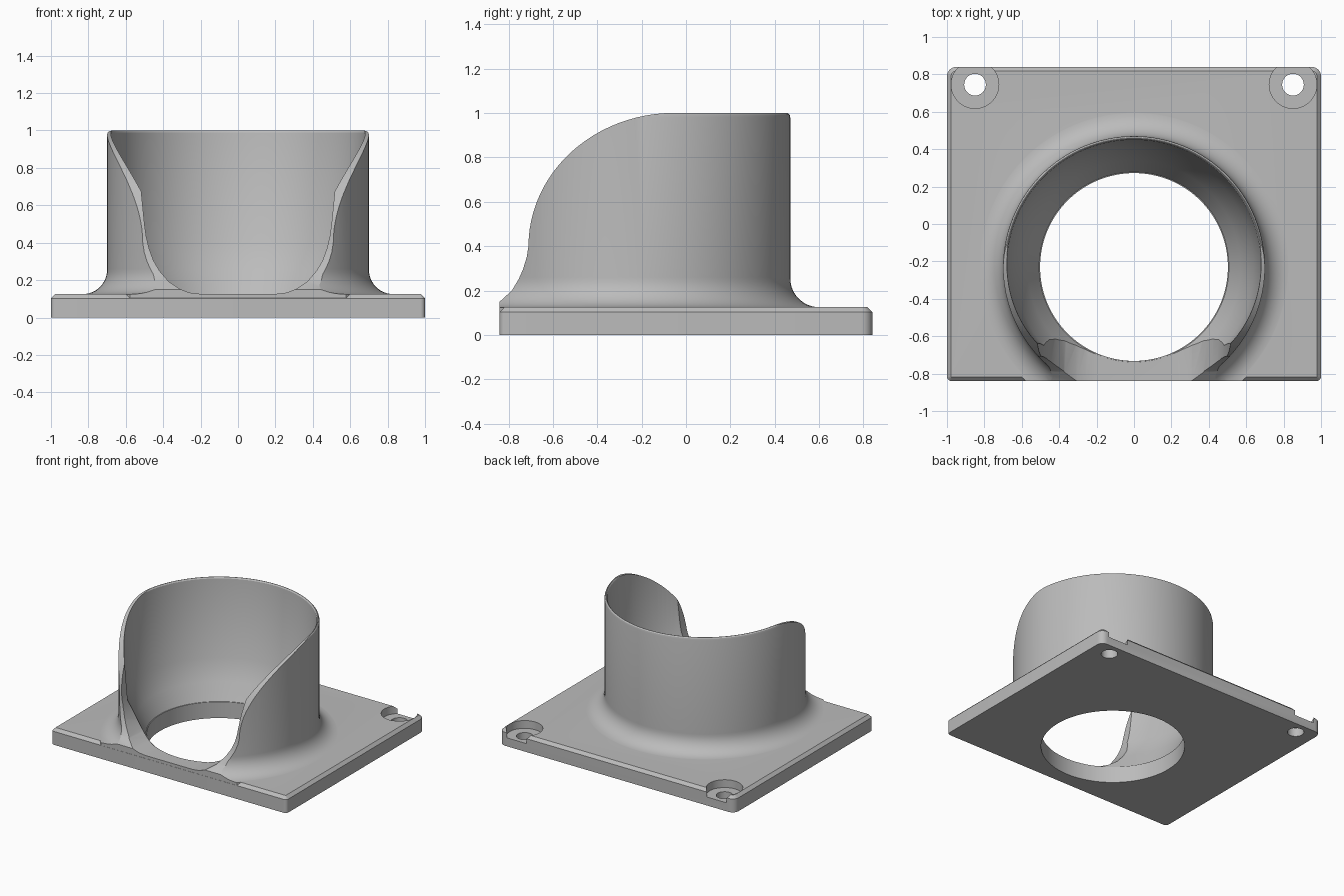
import bpy, bmesh, math

if "Cube" in bpy.data.objects:
    bpy.data.objects.remove(bpy.data.objects["Cube"])

CY = -0.23      # collar axis position in y
SEG = 128

grey = bpy.data.materials.new("light_grey")
grey.diffuse_color = (0.5, 0.5, 0.5, 1)
grey.use_nodes = True
grey.node_tree.nodes["Principled BSDF"].inputs["Base Color"].default_value = grey.diffuse_color


def finish(name, bm):
    bmesh.ops.recalc_face_normals(bm, faces=bm.faces)
    me = bpy.data.meshes.new(name)
    bm.to_mesh(me)
    bm.free()
    ob = bpy.data.objects.new(name, me)
    me.materials.append(grey)
    bpy.context.collection.objects.link(ob)
    return ob


def loft(name, loops, caps=True, closed=False):
    """Skin a list of equally long point loops."""
    bm = bmesh.new()
    rings = [[bm.verts.new(p) for p in loop] for loop in loops]
    pairs = list(zip(rings, rings[1:]))
    if closed:
        pairs.append((rings[-1], rings[0]))
    for a, b in pairs:
        n = len(a)
        for i in range(n):
            j = (i + 1) % n
            bm.faces.new((a[i], a[j], b[j], b[i]))
    if caps and not closed:
        bm.faces.new(rings[0])
        bm.faces.new(rings[-1])
    return finish(name, bm)


def circle(x, y, z, r, n=SEG):
    return [(x + r * math.cos(2 * math.pi * i / n),
             y + r * math.sin(2 * math.pi * i / n), z) for i in range(n)]


def cylinder(name, x, y, r, z0, z1, n=SEG):
    return loft(name, [circle(x, y, z0, r, n), circle(x, y, z1, r, n)])


def boolean(ob, tool, operation):
    m = ob.modifiers.new("bool", 'BOOLEAN')
    m.operation, m.object, m.solver = operation, tool, 'EXACT'
    bpy.context.view_layer.objects.active = ob
    bpy.ops.object.modifier_apply(modifier=m.name)
    bpy.data.objects.remove(tool)


# Plate: rounded back corners, small front corners, chamfered top edge
def outline(inset, z):
    pts = []
    for sx, sy, r, a0 in ((1, 1, .05, 0), (-1, 1, .05, 90),
                          (-1, -1, .025, 180), (1, -1, .025, 270)):
        for k in range(7):
            a = math.radians(a0 + 15 * k)
            pts.append((sx * (1 - r) + (r - inset) * math.cos(a),
                        sy * (.84 - r) + (r - inset) * math.sin(a), z))
    return pts


base = loft("mounting_base_with_collar",
            [outline(0, 0), outline(0, .103), outline(.022, .125)])

# Collar: revolved wall with a flared foot and a funnel inside
F = 0.13
foot = [(.7 + F - F * math.sin(math.radians(a)),
         .125 + F - F * math.cos(math.radians(a))) for a in range(3, 91, 10)]
profile = ([(.495, .03), (.84, .03), (.84, .124)] + foot +
           [(.70, .26), (.70, .98), (.697, .993), (.69, 1.0), (.687, 1.0),
            (.68, .99), (.64, .40), (.57, .25), (.495, .1)])
collar = loft("collar", [circle(0, CY, z, r) for r, z in profile], closed=True)

# Side sweep of the collar: flared toe, upright edge, quarter-ellipse shoulder
side = [(-.8395, 0), (-.8395, .15), (-.785, .2), (-.755, .25), (-.735, .295),
        (-.718, .35)]
for k in range(25):
    a = math.radians(90 * k / 24)
    side.append((-.05 - .66 * math.cos(a), .40 + .601 * math.sin(a)))
side += [(.9, 1.001), (.9, 0)]
sweep = loft("side_sweep", [[(x, y, z) for y, z in side] for x in (-1.1, 1.1)])
boolean(collar, sweep, 'INTERSECT')

# Front channel with curved sides opening the collar
half = [(.20, .126), (.26, .133), (.31, .152), (.37, .192), (.42, .25),
        (.452, .305), (.474, .365), (.49, .43), (.50, .5), (.52, .7), (.53, 1.2)]
section = half + [(-x, z) for x, z in reversed(half)]
channel = loft("front_channel",
               [[(x, y, z) for x, z in section] for y in (-1.0, -.35)])
boolean(collar, channel, 'DIFFERENCE')
boolean(base, collar, 'UNION')

# Central opening
boolean(base, cylinder("opening", 0, CY, .502, -.1, .3), 'DIFFERENCE')

# Screw holes with counterbores breaking through the back edge
for sx in (-1, 1):
    boolean(base, cylinder("screw_hole", sx * .85, .745, .058, -.1, .3, 32), 'DIFFERENCE')
    boolean(base, cylinder("counterbore", sx * .85, .745, .127, .065, .3, 48), 'DIFFERENCE')

bpy.ops.object.select_all(action='DESELECT')
base.select_set(True)
bpy.context.view_layer.objects.active = base
bpy.ops.object.shade_smooth_by_angle(angle=math.radians(25))
